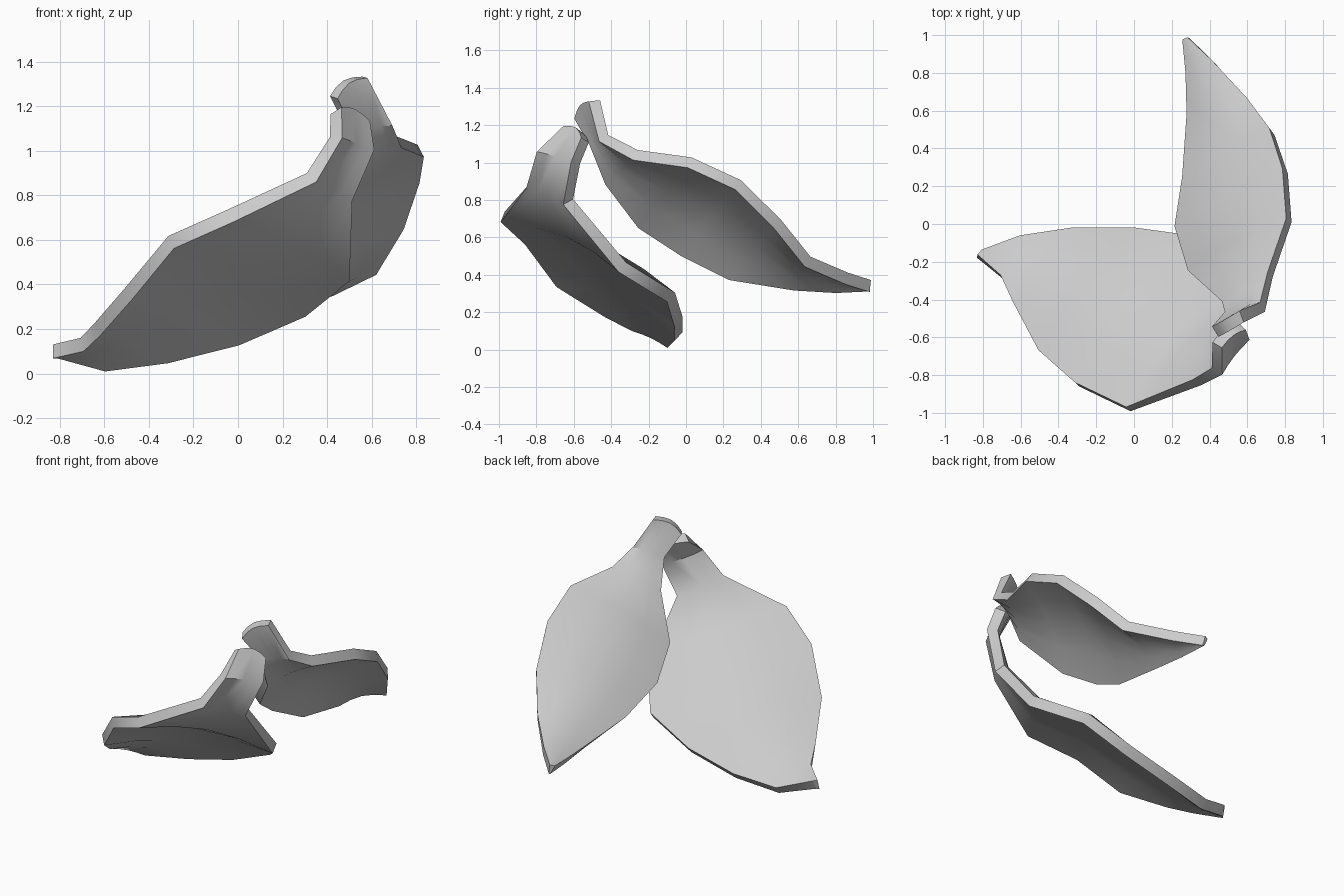
import bpy, math
from mathutils import Vector

if "Cube" in bpy.data.objects:
    bpy.data.objects.remove(bpy.data.objects["Cube"])

COLS = 4      # strips across each leaf


def leaf(name, rows, thickness=0.065):
    """Loft a leaf blade through (left edge, right edge, arch) rows, tip to stalk."""
    rows = [(Vector(a), Vector(b), h) for a, b, h in rows]
    verts, faces = [], []
    for i, (a, b, h) in enumerate(rows):
        p, n = rows[max(i - 1, 0)], rows[min(i + 1, len(rows) - 1)]
        along = ((n[0] + n[1]) - (p[0] + p[1])).normalized()
        up = along.cross(b - a).normalized()
        tip = 0.03 if i == len(rows) - 1 else 0     # rounded stalk end
        for c in range(COLS + 1):
            t = c / COLS
            verts.append(a.lerp(b, t) + (up * h + along * tip) * math.sin(math.pi * t))
    w = COLS + 1
    for r in range(len(rows) - 1):
        for c in range(COLS):
            k = r * w + c
            faces.append((k, k + w, k + w + 1, k + 1))
    me = bpy.data.meshes.new(name)
    me.from_pydata(verts, [], faces)
    ob = bpy.data.objects.new(name, me)
    bpy.context.collection.objects.link(ob)
    sol = ob.modifiers.new("thickness", 'SOLIDIFY')
    sol.thickness = thickness
    sol.offset = 0
    bpy.ops.object.select_all(action='DESELECT')
    ob.select_set(True)
    bpy.context.view_layer.objects.active = ob
    bpy.ops.object.modifier_apply(modifier="thickness")
    bpy.ops.object.shade_smooth_by_angle(angle=math.radians(40))
    return ob


# broad lower leaf with its curled stalk
leaf("broad_leaf", [
    ((-0.83, -0.17, 0.10), (-0.81, -0.15, 0.10), 0),
    ((-0.70, -0.28, 0.13), (-0.60, -0.08, 0.035), 0.01),
    ((-0.63, -0.42, 0.20), (-0.32, -0.04, 0.07), 0.04),
    ((-0.49, -0.68, 0.36), (0.00, -0.04, 0.15), 0.07),
    ((-0.30, -0.85, 0.59), (0.30, -0.08, 0.28), 0.08),
    ((-0.03, -0.98, 0.71), (0.50, -0.34, 0.44), 0.07),
    ((0.33, -0.84, 0.88), (0.50, -0.63, 0.79), 0.03),
    ((0.44, -0.78, 1.06), (0.59, -0.59, 1.00), 0.01),
    ((0.44, -0.64, 1.18), (0.57, -0.54, 1.12), 0.0),
])

# narrow upper leaf with its upturned stalk
leaf("narrow_leaf", [
    ((0.27, 0.98, 0.34), (0.29, 0.985, 0.34), 0),
    ((0.29, 0.80, 0.33), (0.42, 0.86, 0.38), 0.01),
    ((0.30, 0.58, 0.34), (0.61, 0.65, 0.47), 0.03),
    ((0.28, 0.24, 0.39), (0.73, 0.49, 0.67), 0.05),
    ((0.24, -0.02, 0.52), (0.80, 0.28, 0.88), 0.06),
    ((0.31, -0.25, 0.67), (0.82, 0.02, 1.00), 0.05),
    ((0.49, -0.42, 0.90), (0.72, -0.27, 1.04), 0.02),
    ((0.50, -0.49, 1.10), (0.68, -0.44, 1.13), 0.01),
    ((0.43, -0.57, 1.24), (0.57, -0.49, 1.33), 0.0),
])
